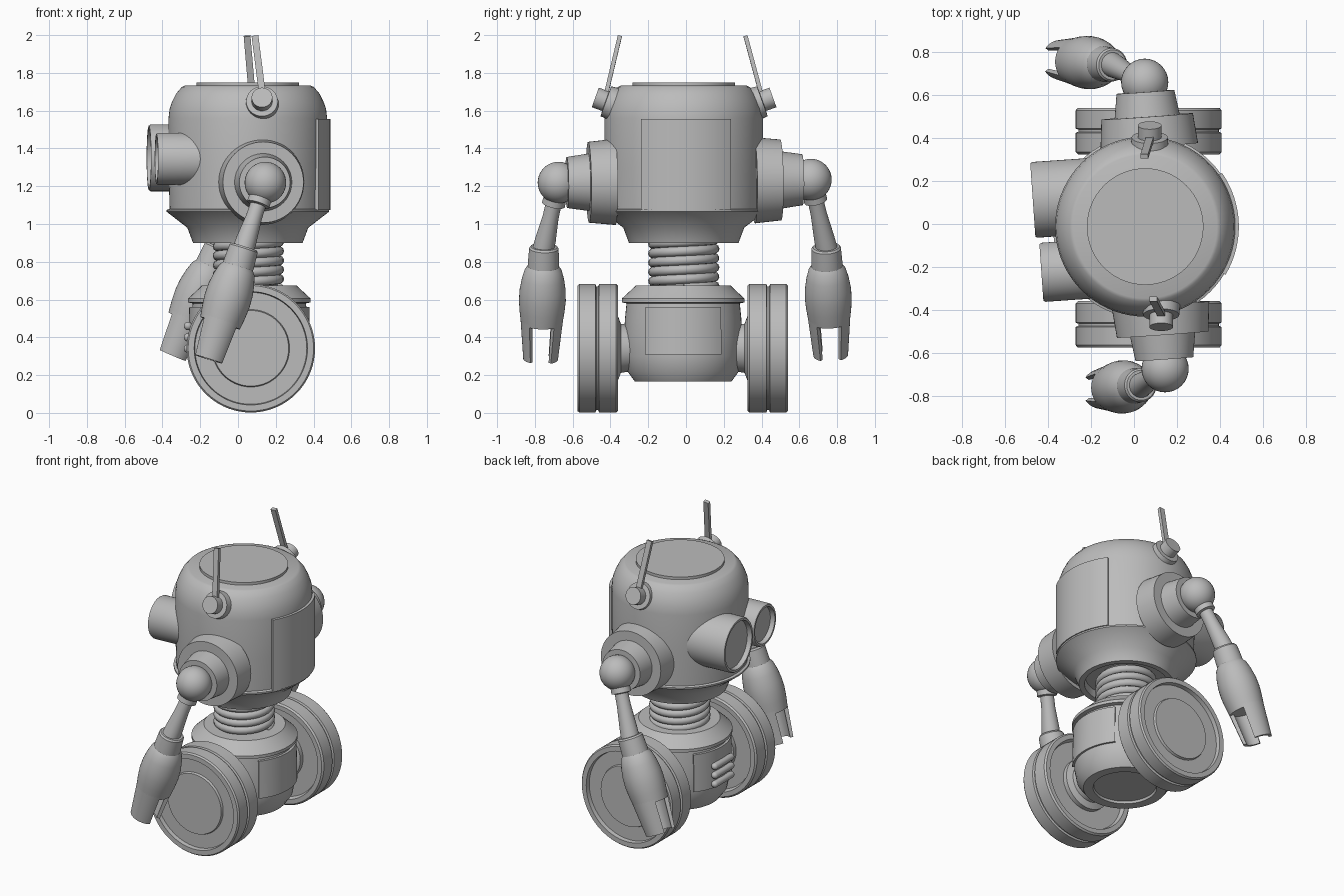
import bpy, bmesh, math
from mathutils import Vector, Matrix

cube = bpy.data.objects.get("Cube")
if cube:
    bpy.data.objects.remove(cube)

grey = bpy.data.materials.new("plain_grey")
grey.use_nodes = True
grey.diffuse_color = (0.5, 0.5, 0.5, 1)
grey.node_tree.nodes["Principled BSDF"].inputs["Base Color"].default_value = (0.5, 0.5, 0.5, 1)

UP = Vector((0, 0, 1))


def frame(origin, axis):
    """Matrix whose z runs along axis and whose y stays near world y."""
    z = Vector(axis).normalized()
    hint = Vector((1, 0, 0)) if abs(z.y) > 0.8 else Vector((0, 1, 0))
    x = hint.cross(z).normalized()
    m = Matrix((x, z.cross(x), z)).transposed().to_4x4()
    m.translation = origin
    return m


def finish(name, bm, matrix):
    bmesh.ops.remove_doubles(bm, verts=bm.verts, dist=1e-5)
    bmesh.ops.recalc_face_normals(bm, faces=bm.faces)
    bm.transform(matrix)
    me = bpy.data.meshes.new(name)
    bm.to_mesh(me)
    bm.free()
    me.materials.append(grey)
    me.polygons.foreach_set("use_smooth", [True] * len(me.polygons))
    me.set_sharp_from_angle(angle=math.radians(32))
    ob = bpy.data.objects.new(name, me)
    bpy.context.collection.objects.link(ob)
    return ob


def lathe(name, profile, origin=(0, 0, 0), axis=UP, arc=None, steps=56):
    """Turn (radius, height) points about axis; arc=(middle, half) makes a capped sector."""
    bm = bmesh.new()
    mid, half = [math.radians(a) for a in (arc or (0, 180))]
    steps = 16 if arc else steps
    rows = []
    for i in range(steps + 1):
        a = mid - half + 2 * half * i / steps
        rows.append([bm.verts.new((r * math.cos(a), r * math.sin(a), h)) for r, h in profile])
    n = len(profile)
    for p, q in zip(rows, rows[1:]):
        for j in range(n if arc else n - 1):
            k = (j + 1) % n
            if profile[j][0] or profile[k][0]:
                if not profile[j][0]:
                    bm.faces.new((p[j], p[k], q[k]))
                elif not profile[k][0]:
                    bm.faces.new((p[j], p[k], q[j]))
                else:
                    bm.faces.new((p[j], p[k], q[k], q[j]))
    if arc:
        bm.faces.new(rows[0])
        bm.faces.new(rows[-1])
    bmesh.ops.delete(bm, geom=[v for v in bm.verts if not v.link_faces], context='VERTS')
    return finish(name, bm, frame(origin, axis))


def bar(name, a, b, width, depth):
    a, b = Vector(a), Vector(b)
    bm = bmesh.new()
    bmesh.ops.create_cube(bm, size=1)
    bm.transform(Matrix.Diagonal((width, depth, (b - a).length, 1)))
    return finish(name, bm, frame((a + b) / 2, b - a))


def capsule(name, a, b, r):
    length = (Vector(b) - Vector(a)).length
    turn = [math.radians(15 * i) for i in range(7)]
    low = [(r * math.sin(t), -r * math.cos(t)) for t in turn]
    low[0] = (0, -r)
    high = [(p, length - h) for p, h in reversed(low)]
    return lathe(name, low + high, a, Vector(b) - Vector(a), steps=24)


def ball(name, centre, r):
    bm = bmesh.new()
    bmesh.ops.create_uvsphere(bm, u_segments=32, v_segments=20, radius=r)
    return finish(name, bm, Matrix.Translation(centre))


# Head shell, hollow underneath, with a raised lid and a curved back hatch
head = (0.052, -0.012, 0)
lathe("head_shell", [(0, 0.95), (0.25, 0.95), (0.255, 0.9), (0.29, 0.9), (0.32, 0.98),
                     (0.43, 1.065), (0.43, 1.075), (0.414, 1.08), (0.42, 1.3), (0.42, 1.56),
                     (0.414, 1.61), (0.4, 1.65), (0.38, 1.69), (0.35, 1.725), (0.335, 1.732),
                     (0, 1.732)], head, steps=72)
lathe("head_lid", [(0, 1.7), (0.272, 1.7), (0.272, 1.75), (0, 1.75)], head)
lathe("head_back_hatch", [(0.39, 1.075), (0.437, 1.075), (0.437, 1.555), (0.39, 1.555)],
      head, arc=(2, 33))

# Unequal eye tubes with recessed lenses
for side, r, centre in (("left", 0.177, (-0.472, 0.112, 1.35)),
                        ("right", 0.138, (-0.432, -0.226, 1.345))):
    lathe(side + "_eye", [(0, -0.33), (r, -0.33), (r, -0.01), (r - 0.006, 0), (r - 0.02, 0),
                          (r - 0.024, -0.03), (0, -0.03)], centre, (-1, -0.07, 0))

# Neck core and spring
neck = Vector((0.055, -0.012, 0))
lathe("neck_core", [(0, 0.6), (0.155, 0.6), (0.155, 0.96), (0, 0.96)], neck)
curve = bpy.data.curves.new("neck_spring", 'CURVE')
curve.dimensions = '3D'
curve.bevel_depth = 0.026
curve.bevel_resolution = 3
curve.use_fill_caps = True
turns, per = 5.5, 28
count = int(turns * per)
spline = curve.splines.new('POLY')
spline.points.add(count - 1)
for i, p in enumerate(spline.points):
    a = 2 * math.pi * i / per
    p.co = (neck.x + 0.163 * math.cos(a), neck.y + 0.163 * math.sin(a), 0.66 + 0.27 * i / count, 1)
curve.materials.append(grey)
spring = bpy.data.objects.new("neck_spring", curve)
bpy.context.collection.objects.link(spring)

# Lower body with front and back panels and front louvres
base = (0.06, -0.015, 0)
lathe("lower_body", [(0, 0.18), (0.19, 0.18), (0.195, 0.165), (0.255, 0.165), (0.295, 0.22),
                     (0.31, 0.3), (0.314, 0.4), (0.308, 0.5), (0.3, 0.58), (0.325, 0.585),
                     (0.325, 0.605), (0.26, 0.665), (0.25, 0.675), (0, 0.675)], base)
for name, mid in (("back_panel", 0), ("front_panel", 180)):
    lathe(name, [(0.28, 0.31), (0.323, 0.31), (0.318, 0.56), (0.28, 0.56)], base, arc=(mid, 39))
for i in range(3):
    z = 0.34 + 0.06 * i
    capsule(f"louvre_{i + 1}", (-0.265, -0.1, z), (-0.265, 0.07, z), 0.022)

# Paired parts: wheels, shoulders, antennas, arms
across = Vector((-0.071, 1, 0.012)).normalized()
middle = Vector((0.0975, -0.007, 1.227))
arms = {"left": (1, (-0.1, 0.742, 0.88), (-0.335, 0.765, 0.33), (0.075, 0.4, 1.68), (0.048, 0.315, 1.995)),
        "right": (-1, (0.033, -0.752, 0.88), (-0.158, -0.77, 0.275), (0.13, -0.425, 1.68), (0.09, -0.35, 1.995))}
for side, (s, elbow, tip, rod_low, rod_top) in arms.items():
    elbow, tip = Vector(elbow), Vector(tip)

    # Wheel with a tread groove and recessed faces
    hub = (0.068, -0.0175 + s * 0.3425, 0.342)
    lathe(side + "_wheel", [(0, 0.03), (0.29, 0.03), (0.3, 0), (0.33, 0), (0.34, 0.01),
                            (0.34, 0.1), (0.328, 0.105), (0.328, 0.115), (0.34, 0.12),
                            (0.34, 0.205), (0.332, 0.215), (0.3, 0.215), (0.296, 0.188),
                            (0.205, 0.188), (0.2, 0.203), (0, 0.203)], hub, (0, s, 0), steps=72)
    lathe(side + "_axle", [(0, -0.13), (0.112, -0.13), (0.13, -0.015), (0.17, 0), (0.17, 0.04),
                           (0, 0.04)], hub, (0, s, 0))

    # Stepped shoulder and ball joint
    lathe(side + "_shoulder", [(0, 0.37), (0.228, 0.37), (0.214, 0.51), (0.152, 0.51),
                               (0.135, 0.625), (0, 0.625)], middle, across * s)
    joint = middle + across * s * 0.67
    ball(side + "_shoulder_ball", joint, 0.11)

    # Antenna mount and rod
    mount = Vector((0.1 - s * 0.027, -0.01 + s * 0.395, 1.643))
    lathe(side + "_antenna_mount", [(0, -0.06), (0.092, -0.06), (0.084, 0.02), (0.055, 0.022),
                                    (0.055, 0.08), (0, 0.08)], mount, (0, s, 0.36), steps=32)
    bar(side + "_antenna_rod", rod_low, rod_top, 0.036, 0.022)

    # Upper arm
    reach = elbow - joint
    length = reach.length
    lathe(side + "_arm", [(0, 0.08), (0.06, 0.08), (0.062, 0.125), (0.042, 0.13), (0.043, 0.2),
                          (0.055, length - 0.04), (0.058, length + 0.03), (0, length + 0.03)],
          joint, reach, steps=32)

    # Cuff, bell-shaped hand and two curved fingers
    lathe(side + "_hand", [(0, 0), (0.07, 0), (0.078, 0.01), (0.082, 0.08), (0.083, 0.11),
                           (0.098, 0.13), (0.112, 0.18), (0.122, 0.24), (0.124, 0.3),
                           (0.119, 0.36), (0.11, 0.425), (0, 0.425)], elbow, tip - elbow, steps=40)
    for word, mid in (("outer", 90 * s), ("inner", -90 * s)):
        lathe(f"{side}_{word}_finger", [(0.086, 0.4), (0.113, 0.4), (0.092, 0.625), (0.072, 0.625)],
              elbow, tip - elbow, arc=(mid, 54))
